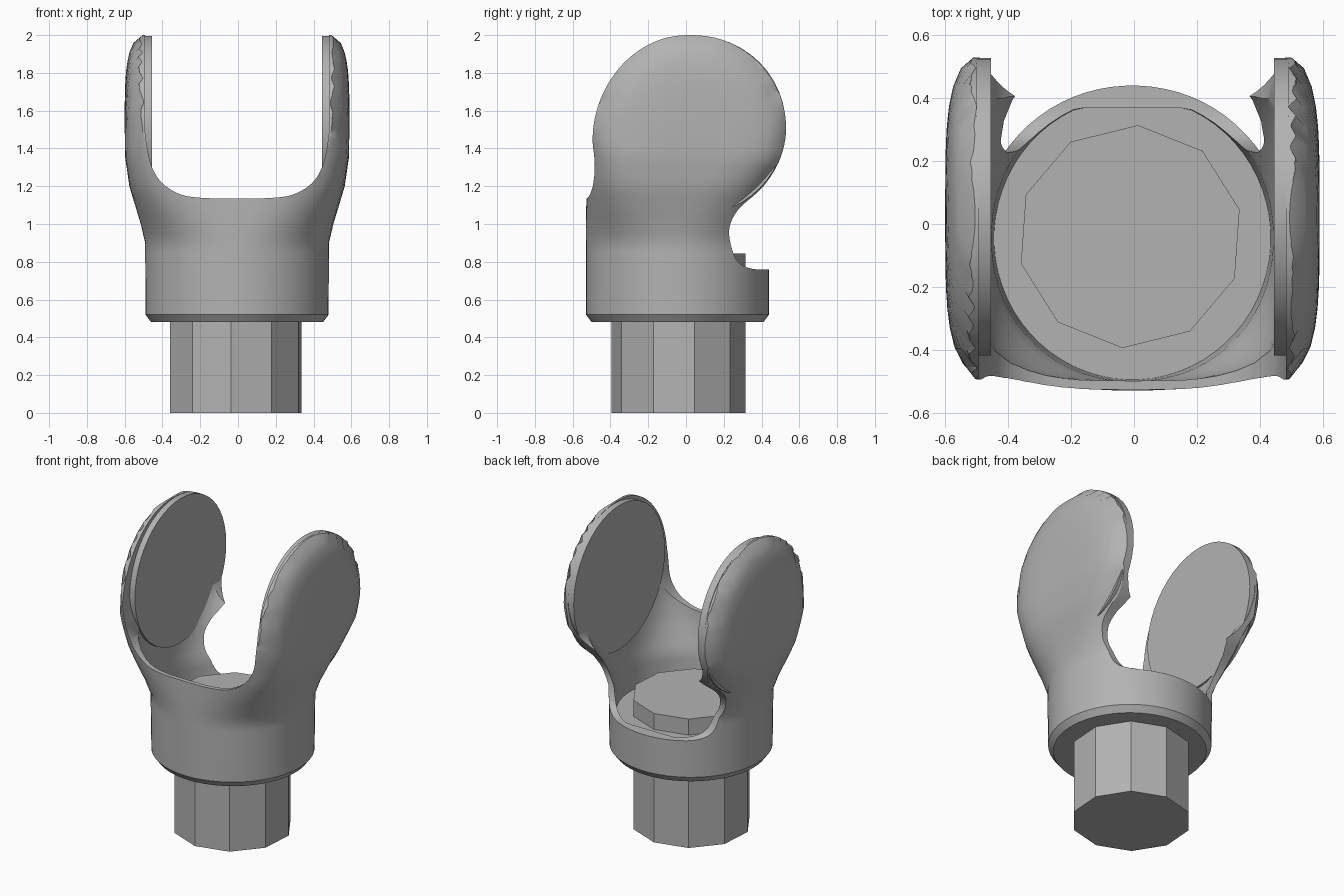
import bpy, bmesh, math
from mathutils import Vector

if "Cube" in bpy.data.objects:
    bpy.data.objects.remove(bpy.data.objects["Cube"])

OX = -0.005  # slight sideways offset of the whole part
grey = bpy.data.materials.new("plain grey")
grey.diffuse_color = (0.45, 0.45, 0.45, 1)
grey.use_nodes = True
grey.node_tree.nodes["Principled BSDF"].inputs["Base Color"].default_value = grey.diffuse_color


def make(name, bm, smooth=True):
    bmesh.ops.recalc_face_normals(bm, faces=bm.faces)
    me = bpy.data.meshes.new(name)
    bm.to_mesh(me)
    bm.free()
    ob = bpy.data.objects.new(name, me)
    bpy.context.collection.objects.link(ob)
    me.materials.append(grey)
    return ob


def curve(pts, steps=5, closed=False):
    """Smooth (Catmull-Rom) line through 2D points."""
    out, n = [], len(pts)
    get = (lambda i: Vector(pts[i % n])) if closed else (lambda i: Vector(pts[max(0, min(n - 1, i))]))
    for i in range(n if closed else n - 1):
        a, b, c, d = get(i - 1), get(i), get(i + 1), get(i + 2)
        for k in range(steps):
            t = k / steps
            out.append(0.5 * (2 * b + (c - a) * t + (2 * a - 5 * b + 4 * c - d) * t * t
                              + (3 * b - a - 3 * c + d) * t ** 3))
    if not closed:
        out.append(Vector(pts[-1]))
    return out


def prism(name, outline, to3d, lo, hi):
    """Extrude a 2D outline between two depths."""
    bm = bmesh.new()
    f = bm.faces.new([bm.verts.new(to3d(p, lo)) for p in outline])
    ext = bmesh.ops.extrude_face_region(bm, geom=[f])
    delta = Vector(to3d(outline[0], hi)) - Vector(to3d(outline[0], lo))
    bmesh.ops.translate(bm, vec=delta, verts=[v for v in ext["geom"] if isinstance(v, bmesh.types.BMVert)])
    return make(name, bm)


def loft(name, levels, seg, fix):
    """Stack superellipse sections (z, centre y, half x, half y, power)."""
    bm = bmesh.new()
    rings = []
    for z, cy, hx, hy, n in levels:
        ring = []
        for i in range(seg):
            a = 2 * math.pi * (i + 0.5) / seg
            c, s = math.cos(a), math.sin(a)
            r = (abs(c) ** n + abs(s) ** n) ** (-1 / n)
            x, y = fix(hx * c * r, cy + hy * s * r, z)
            ring.append(bm.verts.new((x + OX, y, z)))
        rings.append(ring)
    for r0, r1 in zip(rings, rings[1:]):
        for i in range(seg):
            j = (i + 1) % seg
            bm.faces.new((r0[i], r0[j], r1[j], r1[i]))
    bm.faces.new(rings[0])
    bm.faces.new(rings[-1])
    return make(name, bm)


def refine(levels, step=0.045):
    """Insert in-between sections so the domes come out round."""
    out = []
    for a, b in zip(levels, levels[1:]):
        k = max(1, round((b[0] - a[0]) / step))
        out += [tuple(p + (q - p) * i / k for p, q in zip(a, b)) for i in range(k)]
    return out + [levels[-1]]


def dome(x, y, z):
    """Round the outer faces of the arms off towards their rims."""
    if z < 0.95:
        return x, y
    dy, dz = y - 0.03, z - 1.5
    if dz < 0:
        dz *= max(0, min(1, dy / 0.35))
    r = min(1, math.hypot(dy, dz) / 0.5)
    lim = 0.495 + 0.1 * math.sqrt(1 - r ** 4)
    return math.copysign(min(abs(x), lim), x), y


# Outer body: round collar flowing into two flat arms
body = loft("yoke_body", refine([
    (0.48, -0.045, 0.455, 0.455, 2), (0.52, -0.045, 0.485, 0.485, 2),
    (0.90, -0.045, 0.487, 0.485, 2.05), (1.0, -0.045, 0.51, 0.485, 2.4),
    (1.1, -0.04, 0.54, 0.488, 3), (1.2, -0.02, 0.57, 0.505, 3.8),
    (1.35, 0.02, 0.592, 0.545, 5), (1.5, 0.02, 0.595, 0.56, 6),
    (2.05, 0.02, 0.595, 0.56, 6)]), 72, dome)

# Side silhouette cutter
side = [Vector((-0.7, 0.4)), Vector((-0.7, 1.1))] + curve([
    (-0.535, 1.1), (-0.515, 1.2), (-0.498, 1.35), (-0.485, 1.55), (-0.42, 1.73), (-0.3, 1.88),
    (-0.14, 1.975), (0.04, 2.0), (0.22, 1.965), (0.38, 1.86), (0.49, 1.7), (0.53, 1.52),
    (0.5, 1.35), (0.41, 1.2), (0.28, 1.08), (0.23, 0.98), (0.24, 0.88), (0.275, 0.8),
    (0.34, 0.765), (0.42, 0.758)]) + [Vector((0.7, 0.758)), Vector((0.7, 0.4))]
side_cut = prism("side_cutter", side, lambda p, d: (d, p[0], p[1]), -0.9, 0.9)

# Channel between the arms with a U-shaped bottom
half = curve([(0.488, 1.5), (0.475, 1.4), (0.45, 1.3), (0.395, 1.215), (0.3, 1.157), (0.18, 1.138), (0, 1.135)])
u = [Vector((0.488, 2.2))] + half
u += [Vector((-p.x, p.y)) for p in reversed(u[:-1])]
channel = prism("channel_cutter", u, lambda p, d: (p[0] + OX, d, p[1]), -0.9, 0.9)

# Hollow inside of the collar
cavity = loft("cavity_cutter", refine([
    (0.74, -0.045, 0.44, 0.45, 2), (0.9, -0.045, 0.448, 0.455, 2.1),
    (1.0, -0.045, 0.462, 0.458, 2.6), (1.1, -0.04, 0.472, 0.46, 3.4),
    (1.2, -0.02, 0.482, 0.475, 4.2), (1.36, 0.02, 0.484, 0.51, 5.5)]), 64,
    lambda x, y, z: (x, min(y, 0.37) if z < 0.8 else y))

for cutter, op in ((side_cut, 'INTERSECT'), (cavity, 'DIFFERENCE'), (channel, 'DIFFERENCE')):
    m = body.modifiers.new(cutter.name, 'BOOLEAN')
    m.object, m.operation, m.solver = cutter, op, 'EXACT'
    bpy.context.view_layer.objects.active = body
    bpy.ops.object.modifier_apply(modifier=m.name)
for cutter in (side_cut, cavity, channel):
    bpy.data.objects.remove(cutter)

# Flat round pads on the inner faces of the arms
smooth = [body]
circle = [(0.055 + 0.473 * math.cos(2 * math.pi * i / 48), 1.522 + 0.473 * math.sin(2 * math.pi * i / 48))
          for i in range(48)]
for label, s in (("left", -1), ("right", 1)):
    smooth.append(prism(label + "_pad", circle, lambda p, d: (d, p[0], p[1]), s * 0.45 + OX, s * 0.496 + OX))

# Faceted peg through the collar
peg = [(-0.012 + 0.358 * math.cos(math.radians(14 + 36 * i)), -0.04 + 0.355 * math.sin(math.radians(14 + 36 * i)))
       for i in range(10)]
prism("peg", peg, lambda p, d: (p[0], p[1], d), 0, 0.845)

bpy.ops.object.select_all(action='DESELECT')
for ob in smooth:
    ob.select_set(True)
bpy.context.view_layer.objects.active = body
bpy.ops.object.shade_smooth_by_angle(angle=math.radians(32))
